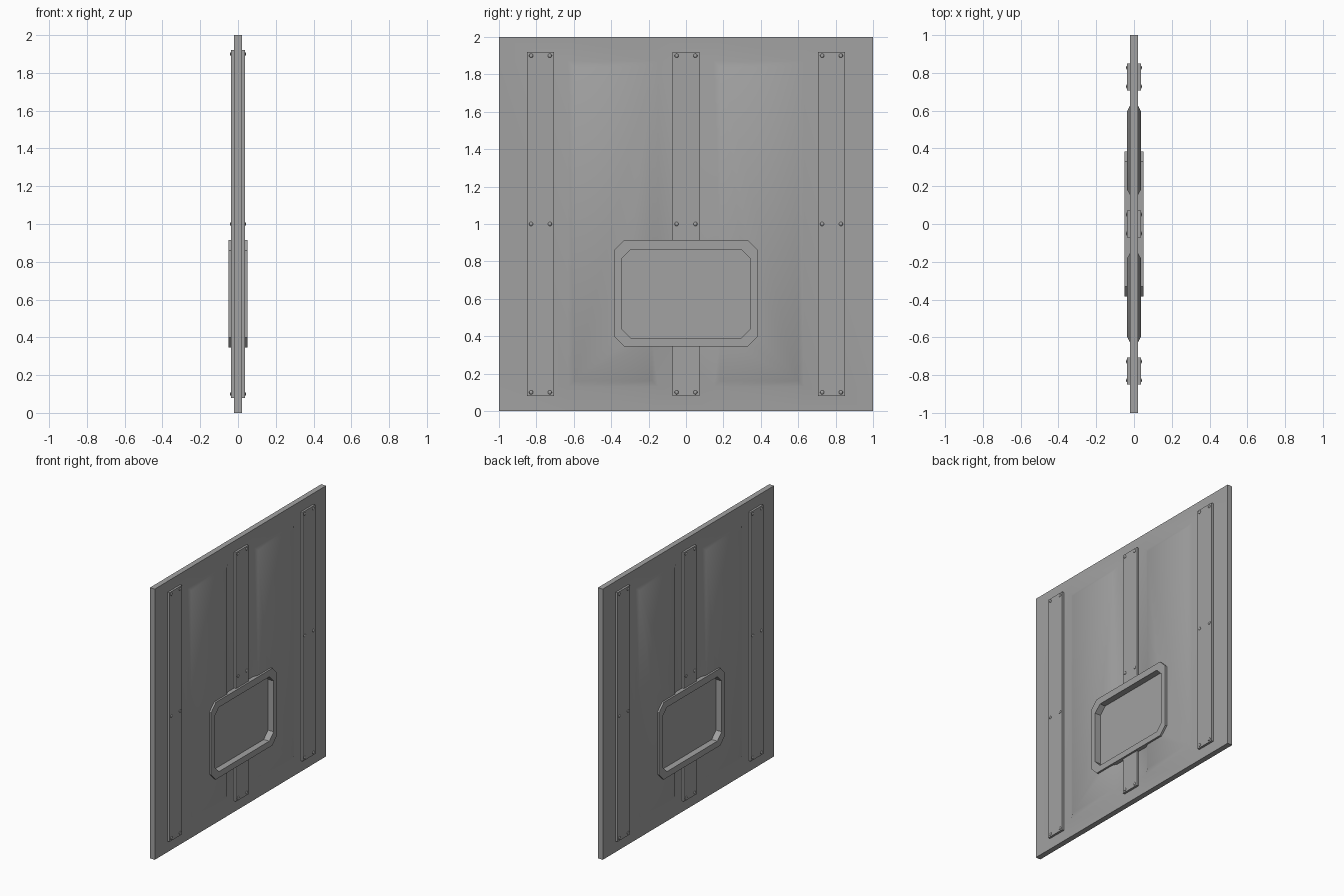
import bpy, bmesh, math
from mathutils import Matrix

cube = bpy.data.objects.get("Cube")
if cube:
    bpy.data.objects.remove(cube, do_unlink=True)

GREY = (0.36, 0.36, 0.36, 1)
steel = bpy.data.materials.new("steel_grey")
steel.use_nodes = True
steel.diffuse_color = GREY
steel.node_tree.nodes["Principled BSDF"].inputs["Base Color"].default_value = GREY


def finish(bm, name, smooth=None):
    bmesh.ops.recalc_face_normals(bm, faces=bm.faces)
    mesh = bpy.data.meshes.new(name)
    bm.to_mesh(mesh)
    bm.free()
    ob = bpy.data.objects.new(name, mesh)
    bpy.context.collection.objects.link(ob)
    mesh.materials.append(steel)
    if smooth:
        bpy.ops.object.select_all(action='DESELECT')
        ob.select_set(True)
        bpy.context.view_layer.objects.active = ob
        bpy.ops.object.shade_smooth_by_angle(angle=math.radians(smooth))
    return ob


def octagon(hy, z0, z1, c):
    """Rectangle with cut corners in the y-z plane."""
    half = [(hy, z0 + c), (hy, z1 - c), (hy - c, z1)]
    return ([(hy - c, z0)] + half
            + [(c - hy, z1), (-hy, z1 - c), (-hy, z0 + c), (c - hy, z0)])


def prism(name, outline, half):
    bm = bmesh.new()
    face = bm.faces.new([bm.verts.new((-half, y, z)) for y, z in outline])
    ext = bmesh.ops.extrude_face_region(bm, geom=[face])
    verts = [v for v in ext["geom"] if isinstance(v, bmesh.types.BMVert)]
    bmesh.ops.translate(bm, verts=verts, vec=(2 * half, 0, 0))
    return finish(bm, name)


def cut(ob, cutter):
    mod = ob.modifiers.new("opening", 'BOOLEAN')
    mod.operation = 'DIFFERENCE'
    mod.solver = 'EXACT'
    mod.object = cutter


# Door slab with two softly raised fields on each side
T = 0.02
bm = bmesh.new()
bmesh.ops.create_cube(bm, size=1)
bmesh.ops.transform(bm, verts=bm.verts,
                    matrix=Matrix.Translation((0, 0, 1)) @ Matrix.Diagonal((2 * T, 2, 2, 1)))
cuts = [((0, y, 0), (0, 1, 0)) for y in (-0.63, -0.15, 0.15, 0.63)]
cuts += [((0, 0, z), (0, 0, 1)) for z in (0.13, 1.87)]
for co, no in cuts:
    bmesh.ops.bisect_plane(bm, geom=bm.verts[:] + bm.edges[:] + bm.faces[:],
                           plane_co=co, plane_no=no)
bm.normal_update()
fields = [f for f in bm.faces if abs(f.normal.x) > 0.9
          and 0.15 < abs(f.calc_center_median().y) < 0.63
          and 0.13 < f.calc_center_median().z < 1.87]
bmesh.ops.inset_individual(bm, faces=fields, thickness=0.045, depth=0.0)
for f in fields:
    for v in f.verts:
        v.co.x = math.copysign(0.036, v.co.x)
slab = finish(bm, "door_slab", 30)

# Window opening, surround and pane
opening = prism("window_cutter", octagon(0.345, 0.39, 0.865, 0.05), 0.2)
opening.hide_render = True
opening.hide_viewport = True
opening.display_type = 'WIRE'
frame = prism("window_frame", octagon(0.385, 0.345, 0.915, 0.055), 0.05)
cut(slab, opening)
cut(frame, opening)
prism("window_pane", octagon(0.35, 0.385, 0.87, 0.05), 0.004)


# Reinforcing straps on both sides, with rivets
def strap(name, y, z0, z1, side):
    bm = bmesh.new()
    bmesh.ops.create_cube(bm, size=1)
    bmesh.ops.transform(bm, verts=bm.verts,
                        matrix=Matrix.Translation((side * 0.026, y, (z0 + z1) / 2))
                        @ Matrix.Diagonal((0.02, 0.145, z1 - z0, 1)))
    finish(bm, name)


def rivets(name, y, side):
    bm = bmesh.new()
    for dy in (-0.05, 0.05):
        for z in (0.1, 1.0, 1.9):
            bmesh.ops.create_uvsphere(
                bm, u_segments=10, v_segments=6, radius=1,
                matrix=Matrix.Translation((side * 0.036, y + dy, z))
                @ Matrix.Diagonal((0.006, 0.011, 0.011, 1)))
    finish(bm, name, 60)


for side, tag in ((1, "left"), (-1, "right")):
    for y, place in ((-0.778, "front"), (0.778, "back")):
        strap(f"{place}_strap_{tag}", y, 0.08, 1.92, side)
    strap(f"lower_middle_strap_{tag}", 0, 0.08, 0.36, side)
    strap(f"upper_middle_strap_{tag}", 0, 0.9, 1.92, side)
    for y, place in ((-0.778, "front"), (0, "middle"), (0.778, "back")):
        rivets(f"{place}_rivets_{tag}", y, side)
